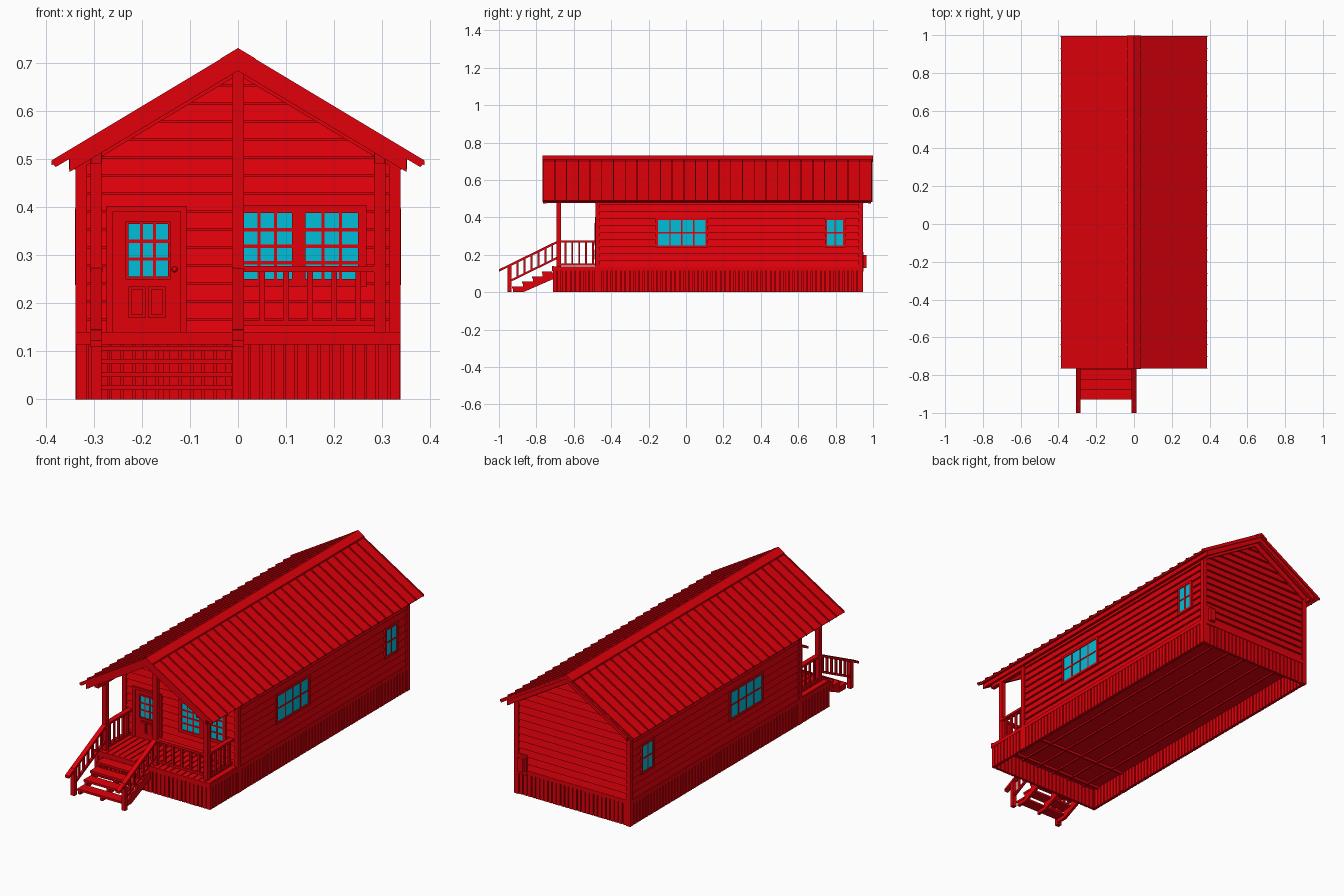
import bpy, bmesh, math
from mathutils import Vector as V

if "Cube" in bpy.data.objects:
    bpy.data.objects.remove(bpy.data.objects["Cube"])


def material(name, rgb):
    m = bpy.data.materials.new(name)
    m.diffuse_color = (*rgb, 1)
    m.use_nodes = True
    m.node_tree.nodes["Principled BSDF"].inputs["Base Color"].default_value = m.diffuse_color
    return m


RED = material("red_paint", (0.75, 0.0, 0.003))
BLUE = material("window_glass", (0.0, 0.52, 0.70))


class Part:
    """Collects simple solids into one named mesh object."""
    def __init__(self, name, mat=RED):
        self.name, self.mat, self.bm = name, mat, bmesh.new()

    def hexa(self, bottom, top):
        a = [self.bm.verts.new(p) for p in bottom]
        b = [self.bm.verts.new(p) for p in top]
        n = len(a)
        self.bm.faces.new(a[::-1])
        self.bm.faces.new(b)
        for i in range(n):
            j = (i + 1) % n
            self.bm.faces.new((a[i], a[j], b[j], b[i]))

    def prism(self, pts, vec):
        self.hexa(pts, [V(p) + V(vec) for p in pts])

    def box(self, x0, x1, y0, y1, z0, z1):
        self.prism([(x0, y0, z0), (x1, y0, z0), (x1, y1, z0), (x0, y1, z0)], (0, 0, z1 - z0))

    def done(self):
        bmesh.ops.recalc_face_normals(self.bm, faces=self.bm.faces)
        me = bpy.data.meshes.new(self.name)
        self.bm.to_mesh(me)
        self.bm.free()
        me.materials.append(self.mat)
        ob = bpy.data.objects.new(self.name, me)
        bpy.context.collection.objects.link(ob)
        return ob


# Wall frames: (u along wall, d outward, z) -> world
WALLS = {
    "front": lambda u, d, z: (u, -0.467 - d, z),
    "back": lambda u, d, z: (u, 0.93 + d, z),
    "right": lambda u, d, z: (0.321 + d, u, z),
    "left": lambda u, d, z: (-0.321 - d, u, z),
}


def wbox(part, wall, u0, u1, d0, d1, z0, z1):
    f = WALLS[wall]
    a, b = f(u0, d0, z0), f(u1, d1, z1)
    lo, hi = [min(p) for p in zip(a, b)], [max(p) for p in zip(a, b)]
    part.box(lo[0], hi[0], lo[1], hi[1], lo[2], hi[2])


SLOPE, PITCH = 0.6, 0.0375

# Walls with lapped clapboards, clipped to the roof line on the gables
for wall, f in WALLS.items():
    gable = wall in ("front", "back")
    p = Part(wall + "_wall_siding")
    if gable:
        p.prism([f(u, -0.012, z) for u, z in
                 ((-.325, .11), (.325, .11), (.325, .51), (0, .705), (-.325, .51))],
                V(f(0, 0.012, 0)) - V(f(0, 0, 0)))
    else:
        wbox(p, wall, -0.467, 0.93, -0.012, 0, 0.11, 0.508)
    z = 0.13
    while z < (0.68 if gable else 0.48):
        t = min(z + PITCH, 0.70 if gable else 0.508)
        t -= 0.004                                  # shadow gap under each lap
        if gable:
            rng = [min(0.325, (0.702 - h) / SLOPE) for h in (z, t)]
            (b0, b1), (t0, t1) = (-rng[0], rng[0]), (-rng[1], rng[1])
        else:
            b0, b1, t0, t1 = -0.467, 0.93, -0.467, 0.93
        p.hexa([f(b0, 0, z), f(b1, 0, z), f(b1, .013, z), f(b0, .013, z)],
               [f(t0, 0, t), f(t1, 0, t), f(t1, .006, t), f(t0, .006, t)])
        z += PITCH
    p.done()

# Corner trim boards
p = Part("corner_trim")
for s in (-1, 1):
    for y0, y1 in ((-0.483, -0.459), (0.922, 0.946)):
        p.box(s * 0.314, s * 0.338, y0, y1, 0, 0.505)
p.done()

# Skirting of vertical boards all round the base
p = Part("skirting_boards")
p.box(-.329, .329, -.705, -.701, 0, .115)
p.box(-.329, .329, .928, .933, 0, .115)
for s in (-1, 1):
    p.box(s * .324, s * .328, -.705, .933, 0, .115)
for i in range(28):
    x = -0.335 + i * 0.0241
    for y in (-.7045, .934):
        p.box(x, x + 0.0195, y - .0075, y + .0075, 0, .118)
for i in range(68):
    y = -0.711 + i * 0.0243
    for s in (-1, 1):
        p.box(s * .320, s * .3365, y, y + 0.0195, 0, .118)
p.done()

# Floor, shallow joists and cross beams underneath
p = Part("floor")
p.box(-.325, .325, -.702, .928, .106, .12)
for i in range(6):
    x = -0.25 + i * 0.10
    p.box(x - .004, x + .004, -.70, .925, .098, .106)
for y in (-.66, -.47):
    p.box(-.322, .322, y - .006, y + .006, .094, .106)
p.done()

# Porch deck boards and edge band
p = Part("porch_deck")
for i in range(20):
    x = -0.335 + i * 0.0335
    p.box(x, x + 0.029, -.712, -.467, .12, .138)
p.box(-.338, .338, -.717, -.706, .114, .14)
for s in (-1, 1):
    p.box(s * .325, s * .338, -.717, .944, .114, .134)
p.box(-.338, .338, .93, .944, .114, .134)
p.done()

# Porch posts and side beams
p = Part("porch_posts")
for x, top in ((-.295, .525), (0, .70), (.295, .525)):
    p.box(x - .012, x + .012, -.692, -.668, .115, top)
for s in (-1, 1):
    p.box(s * .284, s * .306, -.755, -.467, .49, .522)
p.done()

# Porch railings: front right half and both sides
p = Part("porch_railing")
p.box(0, .295, -.693, -.667, .265, .277)
p.box(0, .295, -.686, -.674, .152, .164)
for i in range(1, 6):
    x = i * 0.05
    p.box(x - .006, x + .006, -.686, -.674, .16, .268)
for s in (-1, 1):
    c = s * .295
    p.box(c - .013, c + .013, -.69, -.475, .265, .277)
    p.box(c - .006, c + .006, -.69, -.475, .142, .154)
    for i in range(5):
        y = -0.645 + i * 0.037
        p.box(c - .005, c + .005, y - .005, y + .005, .15, .268)
p.done()

# Steps: treads on three notched stringers
p = Part("stair_treads")
for i in range(4):
    y, z = -0.93 + i * 0.053, 0.03 + i * 0.027
    p.box(-.285, -.01, y, y + .058, z - .011, z)
p.done()
p = Part("stair_stringers")
for x in (-.284, -.155, -.026):
    prof = [(-.71, .1), (-.71, .07), (-.87, 0), (-.925, 0)]
    for i in range(4):
        y, z = -0.925 + i * 0.053, 0.019 + i * 0.027
        prof += [(y, z), (min(y + .053, -.712), z)]
    p.prism([(x, y, z) for y, z in prof], (.014, 0, 0))
p.done()

# Sloped stair railings with newel posts
p = Part("stair_railing")
rail = lambda y: 0.122 + (y + 1.0) * 0.49
for c in (-.295, 0):
    for w, y0, y1, dz, h in ((.012, -1.0, -.68, 0, .013), (.006, -.94, -.69, -.085, .012)):
        p.prism([(c - w, y0, rail(y0) + dz - h), (c - w, y1, rail(y1) + dz - h),
                 (c - w, y1, rail(y1) + dz), (c - w, y0, rail(y0) + dz)], (2 * w, 0, 0))
    p.box(c - .011, c + .011, -.955, -.933, 0, rail(-.94) - .006)
    for i in range(6):
        y = -0.90 + i * 0.037
        p.box(c - .005, c + .005, y - .005, y + .005, rail(y) - .09, rail(y) - .008)
p.done()

# Roof: slabs, ridge cap, ribs, rake boards, gable trim and eave boards
slab, ribs, trim = Part("roof_slabs"), Part("roof_ribs"), Part("roof_trim")


def roof_strip(part, s, x0, x1, y0, y1, top, thick):
    part.prism([(s * x0, y0, top - SLOPE * x0), (s * x1, y0, top - SLOPE * x1),
                (s * x1, y0, top - SLOPE * x1 - thick), (s * x0, y0, top - SLOPE * x0 - thick)],
               (0, y1 - y0, 0))


for s in (-1, 1):
    slab.prism([(0, -.766, .722), (s * .386, -.766, .4904), (s * .379, -.766, .483), (0, -.766, .708)],
               (0, 1.762, 0))
    roof_strip(slab, s, 0, .036, -.768, .999, .7305, .012)
    for i in range(29):
        y = -0.766 + i * 0.0627
        roof_strip(ribs, s, .03, .388, y, y + .0045, .7295, .010)
    for y in (-.764, .972):
        roof_strip(trim, s, 0, .35, y, y + .018, .711, .028)
    for y in (-.486, .932):
        roof_strip(trim, s, 0, .335, y, y + .016, .709, .034)
    trim.box(s * .337, s * .351, -.76, .985, .478, .502)
for part in (slab, ribs, trim):
    part.done()


# Windows: casing frame, glass and glazing bars; base is the outward offset
def window(name, wall, u0, u1, z0, z1, cols, rows, c=.017, base=0):
    fr, gl = Part(name + "_frame"), Part(name + "_glass", BLUE)
    for a, b, lo, hi in ((u0 - c, u0, z0 - c, z1 + c), (u1, u1 + c, z0 - c, z1 + c),
                         (u0, u1, z0 - c, z0), (u0, u1, z1, z1 + c)):
        wbox(fr, wall, a, b, 0, .018 + base, lo, hi)
    for i in range(1, cols):
        u = u0 + (u1 - u0) * i / cols
        wbox(fr, wall, u - .003, u + .003, 0, .0165 + base, z0, z1)
    for i in range(1, rows):
        z = z0 + (z1 - z0) * i / rows
        wbox(fr, wall, u0, u1, 0, .0165 + base, z - .0035, z + .0035)
    wbox(gl, wall, u0, u1, 0, .014 + base, z0, z1)
    fr.done()
    gl.done()


window("front_window_a", "front", .01, .112, .25, .387, 3, 4)
window("front_window_b", "front", .14, .25, .25, .387, 3, 4)
for side in ("right", "left"):
    window(side + "_wide_window", side, -.15, .105, .25, .385, 4, 2, .012)
    window(side + "_small_window", side, .755, .84, .25, .385, 2, 2, .012)

# Door with surround, glazed top and two raised panels
p = Part("door")
wbox(p, "front", -.26, -.12, 0, .014, .14, .39)
for u0, u1, z0, z1 in ((-.275, -.26, .14, .40), (-.12, -.107, .14, .40), (-.275, -.107, .39, .402)):
    wbox(p, "front", u0, u1, 0, .02, z0, z1)
for u in (-.228, -.187):
    wbox(p, "front", u, u + .036, 0, .018, .169, .235)
    wbox(p, "front", u + .006, u + .030, 0, .023, .176, .228)
p.done()
window("door_window", "front", -.228, -.146, .255, .365, 3, 3, .006, .004)
bpy.ops.mesh.primitive_uv_sphere_add(segments=12, ring_count=8, radius=.006, location=(-.132, -.487, .27))
bpy.context.object.name = "door_knob"
bpy.context.object.data.materials.append(RED)
bpy.ops.object.shade_smooth()

# Utility box on the back wall
p = Part("utility_box")
wbox(p, "back", .265, .315, 0, .018, .11, .215)
wbox(p, "back", .275, .305, 0, .035, .13, .20)
p.done()
